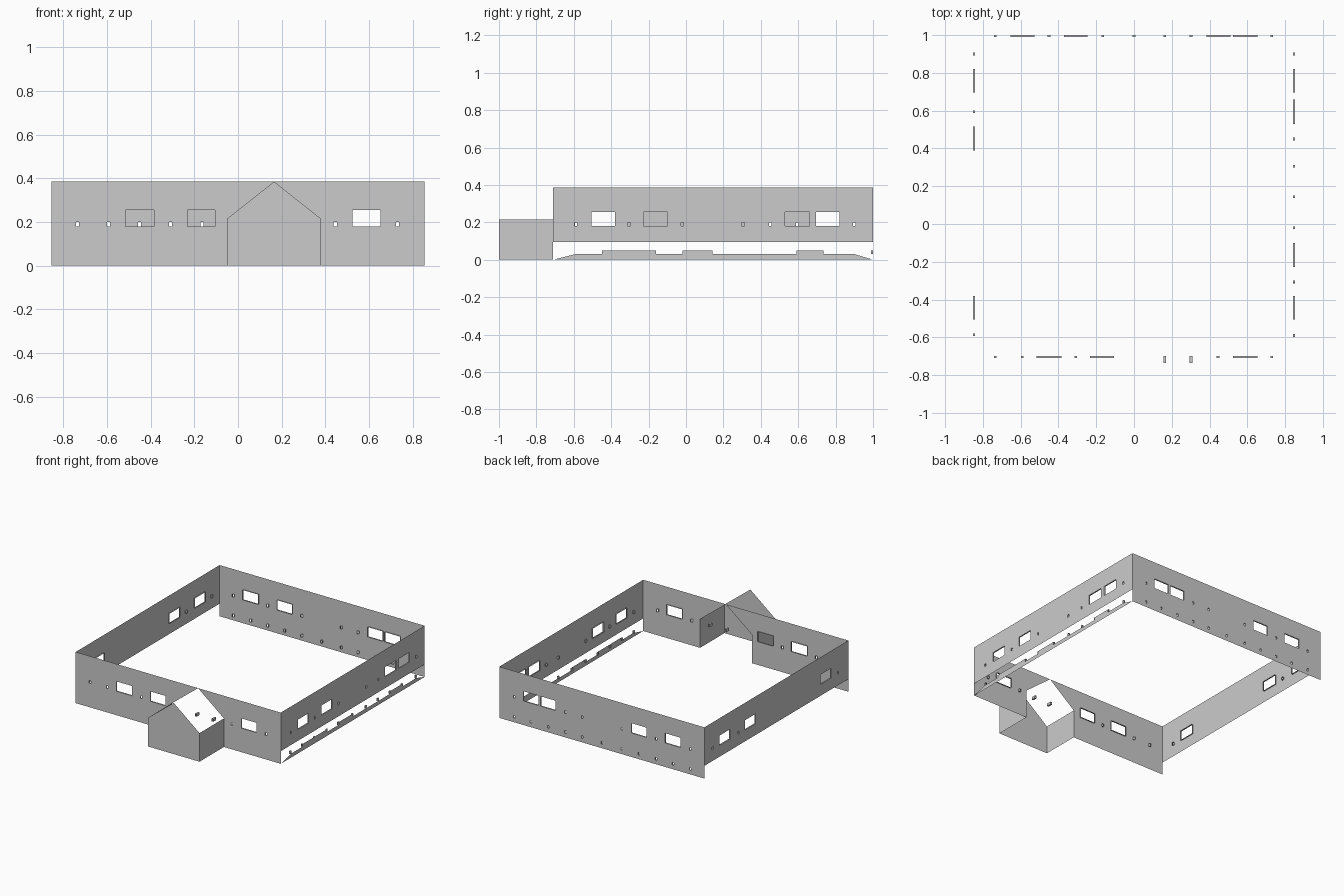
import bpy, bmesh
from mathutils import Vector

if "Cube" in bpy.data.objects:
    bpy.data.objects.remove(bpy.data.objects["Cube"])

X, YF, YB, YP = 0.853, -0.71, 1.0, -1.0      # wall planes, porch front
TOP, SILL, EAVE, RIDGE = 0.385, 0.095, 0.215, 0.165
PX0, PX1 = -0.05, 0.38                       # porch sides
T = 0.01                                     # reveal depth


def rect(u0, u1, v0, v1):
    return [(u0, v0), (u1, v0), (u1, v1), (u0, v1)]


def windows(spans):
    return [rect(a, b, 0.18, 0.254) for a, b in spans]


def vents(us, z=0.19):
    return [rect(u - 0.007, u + 0.007, z - 0.01, z + 0.01) for u in us]


def panel(name, outline, place, holes=(), tubes=(), depth=(0, T)):
    """Thin flat wall with pierced holes, each lined by a short reveal."""
    bm = bmesh.new()
    edges = []
    for loop in ([outline] if outline else []) + list(holes):
        vs = [bm.verts.new((u, v, 0)) for u, v in loop]
        edges += [bm.edges.new((vs[i], vs[i - 1])) for i in range(len(vs))]
    if edges:
        bmesh.ops.triangle_fill(bm, use_beauty=True, edges=edges, normal=(0, 0, 1))
    for loop in list(holes) + list(tubes):
        a = [bm.verts.new((u, v, depth[0])) for u, v in loop]
        b = [bm.verts.new((u, v, depth[1])) for u, v in loop]
        for i in range(len(loop)):
            bm.faces.new((a[i - 1], a[i], b[i], b[i - 1]))
    for v in bm.verts:
        v.co = Vector(place(*v.co))
    me = bpy.data.meshes.new(name)
    bm.to_mesh(me)
    bm.free()
    bpy.context.collection.objects.link(bpy.data.objects.new(name, me))


# placement of wall coordinates (along, up, inward depth)
front = lambda u, v, d: (u, YF + d, v)
back = lambda u, v, d: (u, YB - d, v)
left = lambda u, v, d: (-X + d, u, v)
right = lambda u, v, d: (X - d, u, v)

# front wall, split by the gabled porch opening
panel("front_wall_left",
      [(-X, 0), (PX0, 0), (PX0, EAVE), (RIDGE, TOP), (-X, TOP)], front,
      windows([(-0.515, -0.385), (-0.232, -0.105)]) + vents([-0.735, -0.592, -0.308]))
panel("front_wall_right",
      [(PX1, 0), (X, 0), (X, TOP), (RIDGE, TOP), (PX1, EAVE)], front,
      windows([(0.525, 0.653)]) + vents([0.445, 0.73]))
panel("porch_vent_sleeves", None, front, tubes=vents([0.163, 0.302]), depth=(-0.025, T))

# back wall with a low row of vents
low_x = [-0.735, -0.592, -0.45, -0.308, -0.165, 0, 0.163, 0.302, 0.445, 0.592, 0.73]
panel("back_wall", rect(-X, X, 0, TOP), back,
      windows([(-0.655, -0.527), (-0.37, -0.245), (0.385, 0.51), (0.525, 0.653)])
      + vents([-0.735, -0.45, -0.165, 0.163, 0.302, 0.73]) + vents(low_x, 0.04))

# side walls, raised above the ground
panel("left_wall", rect(YF, YB, SILL, TOP), left,
      windows([(-0.505, -0.38), (0.39, 0.517), (0.695, 0.82)])
      + vents([-0.587, 0.595, 0.9]))
panel("right_wall", rect(YF, YB, SILL, TOP), right,
      windows([(-0.505, -0.38), (-0.228, -0.1), (0.53, 0.66), (0.695, 0.82)])
      + vents([-0.59, -0.305, -0.02, 0.305, 0.45, 0.9]))

# notched strip along the ground on the right, with vent sleeves
strip = [(YF, 0), (-0.59, 0.03)]
for a, b in [(-0.45, -0.16), (-0.02, 0.142), (0.592, 0.735)]:
    strip += [(a, 0.03), (a, 0.05), (b, 0.05), (b, 0.03)]
strip += [(0.9, 0.03), (YB, 0)]
panel("right_ground_strip", strip, right)
panel("right_low_vent_sleeves", None, right,
      tubes=vents([-0.59, -0.45, -0.308, -0.16, -0.02, 0.145, 0.305, 0.45, 0.592, 0.735, 0.9], 0.04))

# open-topped porch: gable front and two side walls
panel("porch_gable", [(PX0, 0), (PX1, 0), (PX1, EAVE), (RIDGE, TOP), (PX0, EAVE)],
      lambda u, v, d: (u, YP, v))
for name, px in (("porch_side_left", PX0), ("porch_side_right", PX1)):
    panel(name, rect(YP, YF, 0, EAVE), lambda u, v, d, px=px: (px, u, v))
